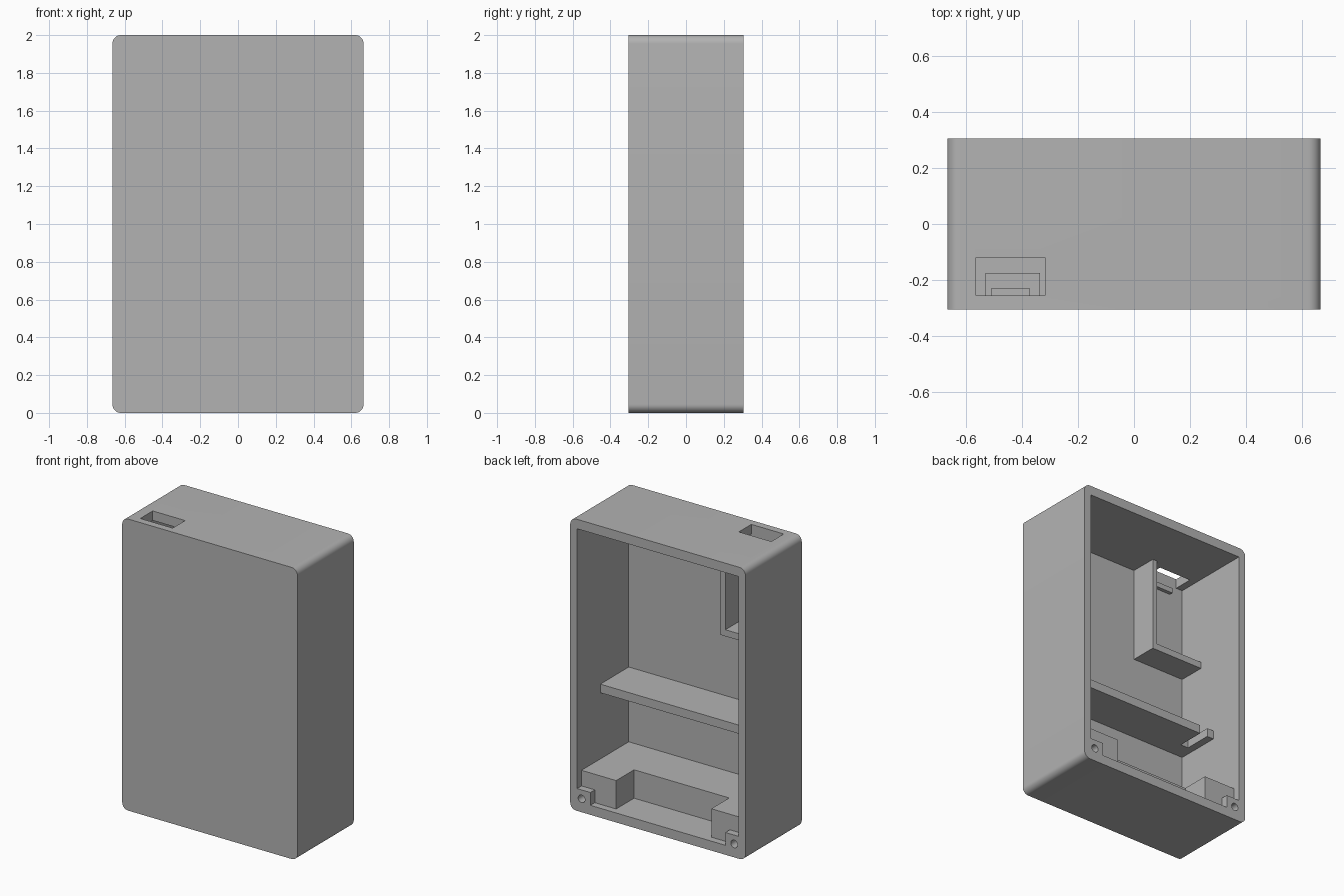
import bpy, bmesh, math
from mathutils import Vector

if "Cube" in bpy.data.objects:
    bpy.data.objects.remove(bpy.data.objects["Cube"], do_unlink=True)

# One grey plastic for the whole case
grey = bpy.data.materials.new("grey_plastic")
grey.use_nodes = True
grey.diffuse_color = (0.45, 0.45, 0.45, 1)
grey.node_tree.nodes["Principled BSDF"].inputs["Base Color"].default_value = grey.diffuse_color

# Main dimensions
W, D, H = 0.665, 0.305, 2.0           # half width, half depth, height
IN_X, IN_Y = 0.613, -0.255            # inner side walls, inner front wall
FLOOR, CEIL = 0.065, 1.935


def finish(name, bm):
    bmesh.ops.recalc_face_normals(bm, faces=bm.faces)
    mesh = bpy.data.meshes.new(name)
    bm.to_mesh(mesh)
    bm.free()
    mesh.materials.append(grey)
    obj = bpy.data.objects.new(name, mesh)
    bpy.context.collection.objects.link(obj)
    return obj


def prism(name, outline, lo, hi, axis="z"):
    """Extrude a flat outline: (x, y) along z, or (x, z) along y."""
    bm = bmesh.new()
    place = (lambda a, b: (a, b, lo)) if axis == "z" else (lambda a, b: (a, lo, b))
    face = bm.faces.new([bm.verts.new(place(a, b)) for a, b in outline])
    top = bmesh.ops.extrude_face_region(bm, geom=[face])["geom"]
    step = Vector((0, 0, hi - lo)) if axis == "z" else Vector((0, hi - lo, 0))
    bmesh.ops.translate(bm, vec=step, verts=[v for v in top if isinstance(v, bmesh.types.BMVert)])
    return finish(name, bm)


def box(name, x0, x1, y0, y1, z0, z1):
    return prism(name, [(x0, y0), (x1, y0), (x1, y1), (x0, y1)], z0, z1)


def activate(obj):
    bpy.ops.object.select_all(action="DESELECT")
    obj.select_set(True)
    bpy.context.view_layer.objects.active = obj


def cut(obj, cutter):
    mod = obj.modifiers.new("cut", "BOOLEAN")
    mod.operation, mod.solver, mod.object = "DIFFERENCE", "EXACT", cutter
    activate(obj)
    bpy.ops.object.modifier_apply(modifier=mod.name)


def rounded_outline(half, bottom, top, r, steps=8):
    pts = []
    corners = [(half - r, top - r), (r - half, top - r), (r - half, bottom + r), (half - r, bottom + r)]
    for quarter, (cx, cz) in enumerate(corners):
        for i in range(steps + 1):
            a = math.pi / 2 * (quarter + i / steps)
            pts.append((cx + r * math.cos(a), cz + r * math.sin(a)))
    return pts


# Case shell, open at the back, with a connector slot in the top
shell = prism("case_shell", rounded_outline(W, 0, H, 0.045), -D, D, "y")
cavity = box("cavity_cutter", -IN_X, IN_X, IN_Y, D + 0.1, FLOOR, CEIL)
slot = box("slot_cutter", -0.563, -0.317, IN_Y, -0.12, CEIL - 0.05, H + 0.1)
for cutter in (cavity, slot):
    cut(shell, cutter)

# U-shaped cradle on the floor
ARM_Y, STEP_Y = 0.257, 0.063
cradle = prism("floor_cradle", [
    (-IN_X, IN_Y), (IN_X, IN_Y), (IN_X, ARM_Y), (0.35, ARM_Y),
    (0.35, STEP_Y), (-0.372, STEP_Y), (-0.372, ARM_Y), (-IN_X, ARM_Y)], FLOOR, 0.26)

# Screw tabs flush with the rim, drilled through into the cradle
cutters = [cavity, slot]
for side, label in ((1, "left"), (-1, "right")):
    xs = sorted((side * 0.512, side * IN_X))
    tab = box(label + "_screw_tab", xs[0], xs[1], ARM_Y, D, FLOOR, 0.153)
    hole = prism(label + "_hole_cutter", [
        (side * 0.579 + 0.026 * math.cos(math.tau * i / 24),
         0.092 + 0.026 * math.sin(math.tau * i / 24)) for i in range(24)], 0.03, D + 0.05, "y")
    for part in (tab, cradle, shell):
        cut(part, hole)
    cutters.append(hole)

# Middle shelf with a cable notch near the right wall
SHELF_Y = 0.053
prism("middle_shelf", [
    (-IN_X, IN_Y), (IN_X, IN_Y), (IN_X, SHELF_Y), (-0.503, SHELF_Y), (-0.503, -0.137),
    (-0.562, -0.137), (-0.562, SHELF_Y), (-IN_X, SHELF_Y)], 0.714, 0.773)

# L-shaped bracket below the slot
prism("board_bracket", [
    (-0.214, CEIL), (-0.214, 1.285), (-IN_X, 1.285), (-IN_X, 1.33),
    (-0.25, 1.33), (-0.25, CEIL)], IN_Y, -0.07, "y")

# Small stops that hold the board
box("lower_board_stop", -0.53, -0.335, IN_Y, -0.175, 1.33, 1.37)
box("upper_board_stop", -0.51, -0.37, IN_Y, -0.23, 1.87, 1.905)

for cutter in cutters:
    bpy.data.objects.remove(cutter, do_unlink=True)

# Smooth the rounded corners and holes, keep the edges sharp
for obj in (shell, cradle, bpy.data.objects["left_screw_tab"], bpy.data.objects["right_screw_tab"]):
    activate(obj)
    bpy.ops.object.shade_smooth_by_angle(angle=math.radians(30))
